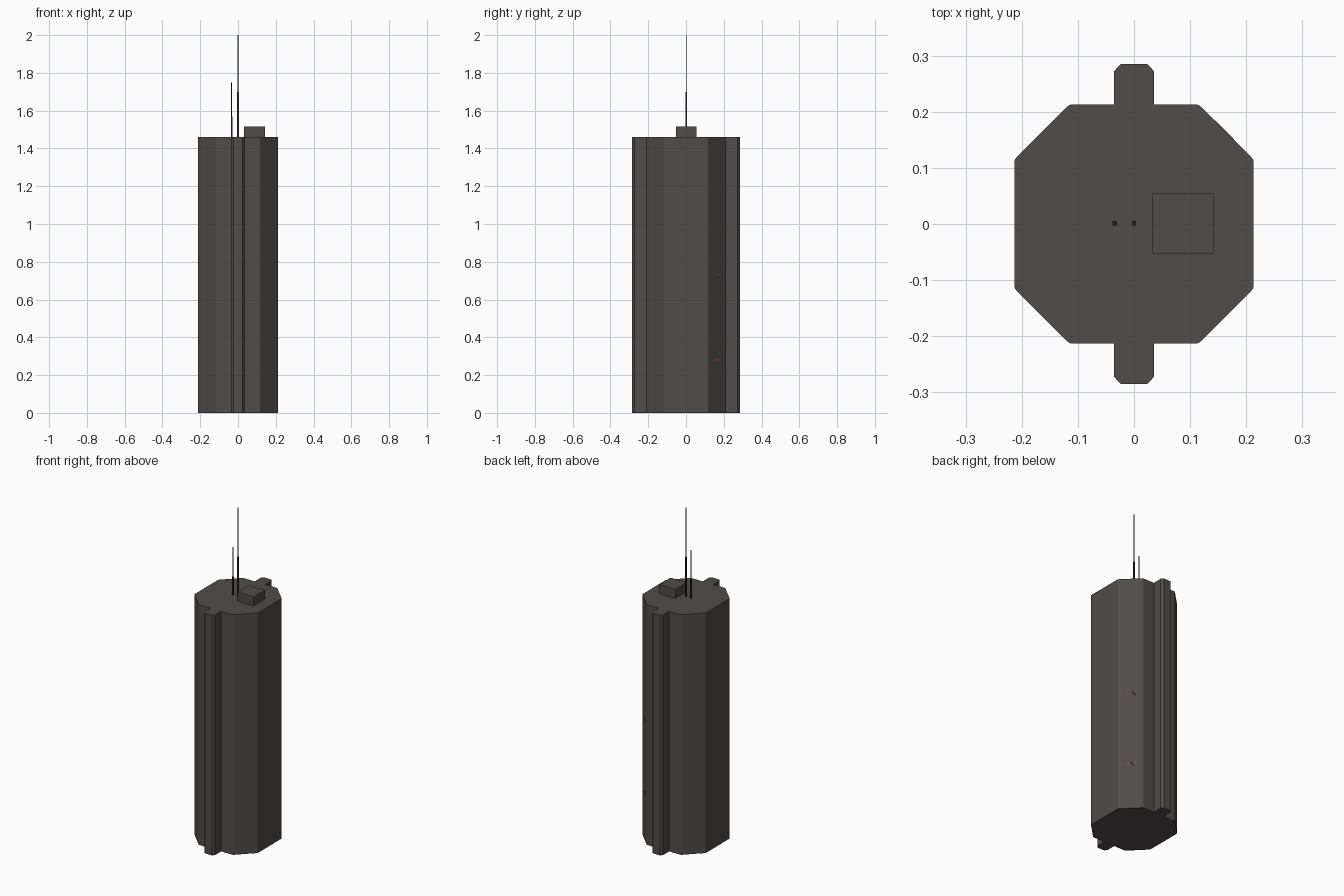
import bpy, bmesh, math
from mathutils import Matrix, Vector

if "Cube" in bpy.data.objects:
    bpy.data.objects.remove(bpy.data.objects["Cube"])


def material(name, rgb):
    m = bpy.data.materials.new(name)
    m.diffuse_color = (*rgb, 1)
    m.use_nodes = True
    m.node_tree.nodes["Principled BSDF"].inputs["Base Color"].default_value = m.diffuse_color
    return m


STONE = material("dark_stone", (0.080, 0.072, 0.068))
METAL = material("antenna_black", (0.025, 0.025, 0.027))
SIGN = material("sign_orange", (0.25, 0.09, 0.03))


def finish(name, bm, mat):
    bmesh.ops.recalc_face_normals(bm, faces=bm.faces)
    me = bpy.data.meshes.new(name)
    bm.to_mesh(me)
    bm.free()
    me.materials.append(mat)
    ob = bpy.data.objects.new(name, me)
    bpy.context.collection.objects.link(ob)
    return ob


def box(name, center, size, mat, angle=0):
    bm = bmesh.new()
    bmesh.ops.create_cube(bm, size=1, matrix=Matrix.Translation(center)
                          @ Matrix.Rotation(angle, 4, 'Z')
                          @ Matrix.Diagonal((*size, 1)))
    return finish(name, bm, mat)


# Tower shaft: octagon with softened corners and a fin front and back
H = 1.46
quarter = [(0.213, 0.111), (0.2118, 0.1155), (0.209, 0.119),
           (0.119, 0.209), (0.1155, 0.2118), (0.111, 0.213),
           (0.036, 0.213), (0.036, 0.272), (0.024, 0.285)]
half = quarter + [(-x, y) for x, y in reversed(quarter)]
outline = half + [(-x, -y) for x, y in half]
bm = bmesh.new()
base = bm.faces.new([bm.verts.new((x, y, 0)) for x, y in outline])
top = bmesh.ops.extrude_face_region(bm, geom=[base], use_keep_orig=True)
bmesh.ops.translate(bm, vec=(0, 0, H),
                    verts=[v for v in top["geom"] if isinstance(v, bmesh.types.BMVert)])
finish("tower_shaft", bm, STONE)

# Roof plant room
box("roof_plant_room", (0.0875, 0.001, H + 0.0275), (0.109, 0.109, 0.055), STONE)

# Two stepped antennas: thick lower mast and thin upper rod
for name, x, mid, end in (("tall", 0, 1.70, 2.0), ("short", -0.034, 1.57, 1.75)):
    box(name + "_antenna_mast", (x, 0.001, (H + mid) / 2), (0.008, 0.008, mid - H), METAL)
    box(name + "_antenna_rod", (x, 0.001, (mid + end) / 2), (0.004, 0.004, end - mid), METAL)

# Small marker strips on the back right slanted face
for i, z in enumerate((0.285, 0.73)):
    for j, dz in enumerate((-0.005, 0.005)):
        box(f"marker_strip_{i}_{j}", (0.161, 0.167, z + dz),
            (0.002, 0.048, 0.003), SIGN, math.pi / 4)
